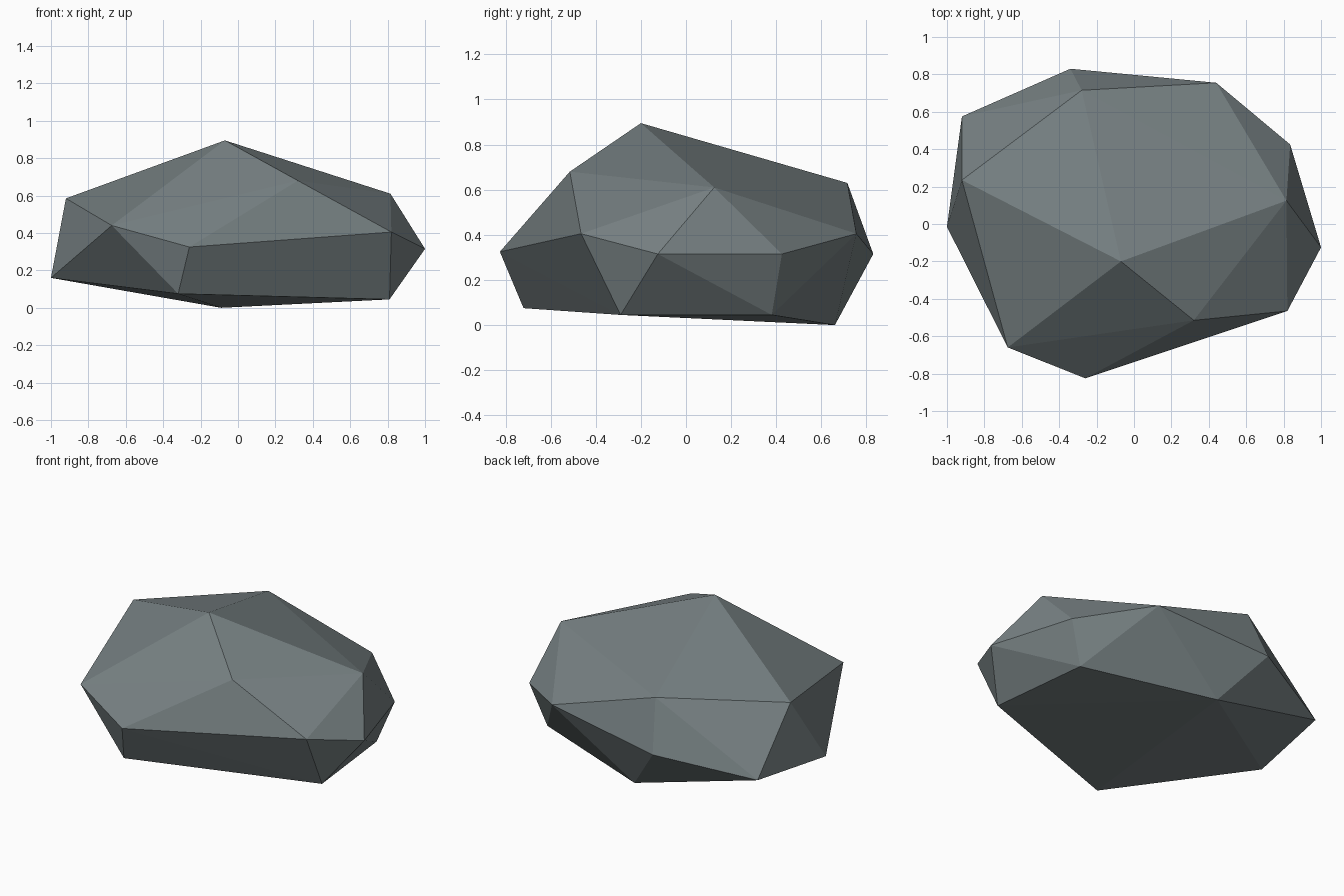
import bpy, bmesh

# Corner points of the faceted boulder, in rings from the crown to the base
CROWN = [(-0.07, -0.20, 0.895), (0.32, -0.515, 0.68), (0.815, 0.125, 0.61),
         (-0.28, 0.715, 0.63), (-0.92, 0.235, 0.585)]
GIRTH = [(-0.675, -0.66, 0.44), (-0.26, -0.825, 0.325), (0.82, -0.465, 0.405),
         (1.0, -0.125, 0.315), (0.835, 0.425, 0.315), (0.44, 0.755, 0.405),
         (-0.34, 0.83, 0.315), (-0.92, 0.575, 0.207), (-1.0, -0.015, 0.16)]
BASE = [(-0.32, -0.72, 0.075), (0.81, -0.29, 0.045),
        (0.735, 0.38, 0.045), (-0.09, 0.66, 0.0)]

# Wrap the points in a convex skin of flat triangles
bm = bmesh.new()
for point in CROWN + GIRTH + BASE:
    bm.verts.new(point)
bmesh.ops.convex_hull(bm, input=bm.verts[:])
bmesh.ops.recalc_face_normals(bm, faces=bm.faces[:])
mesh = bpy.data.meshes.new("boulder")
bm.to_mesh(mesh)
bm.free()

# Slate grey stone
stone = bpy.data.materials.new("slate grey stone")
stone.diffuse_color = (0.181, 0.216, 0.223, 1.0)
mesh.materials.append(stone)

boulder = bpy.data.objects.new("boulder", mesh)
bpy.context.collection.objects.link(boulder)
